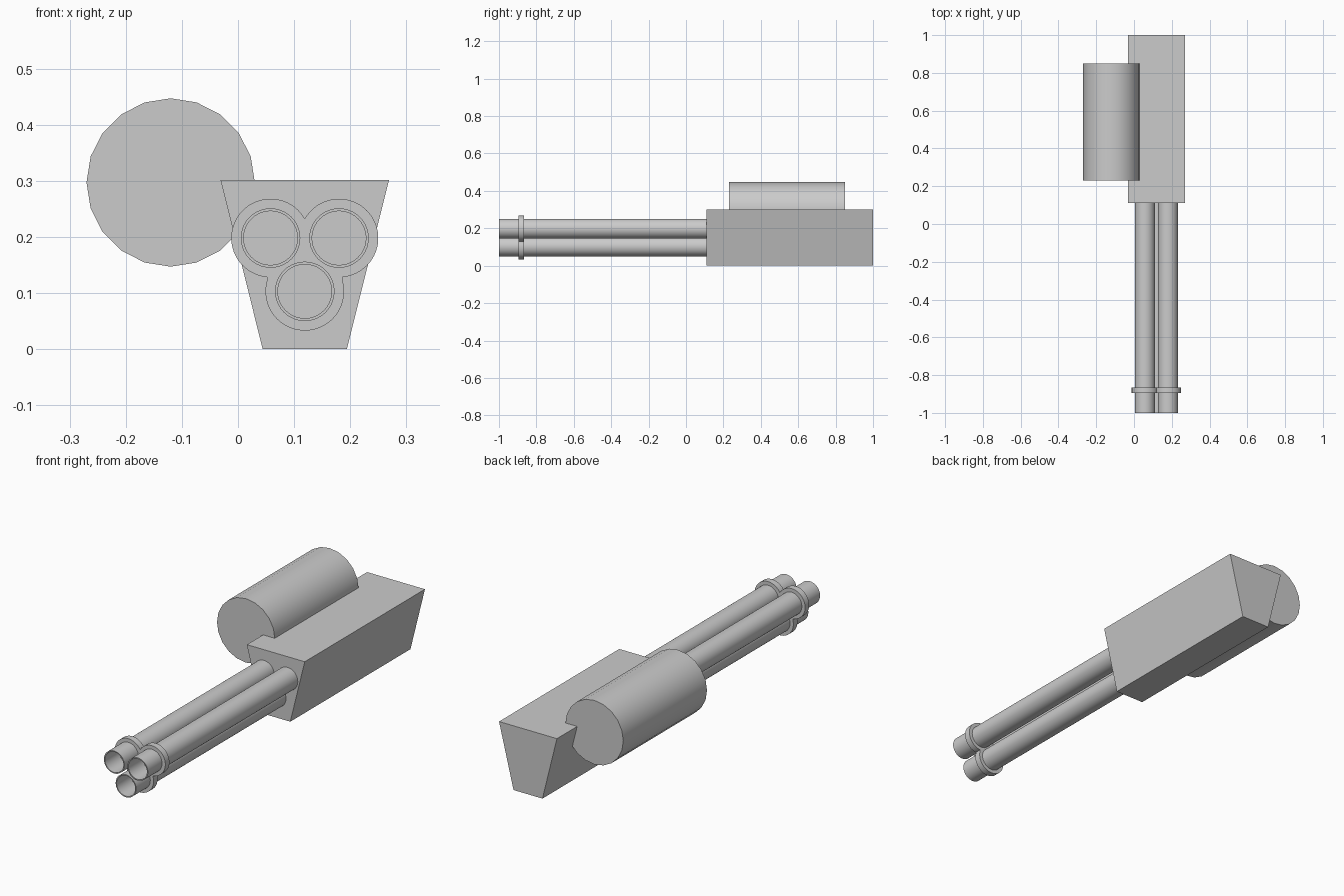
import bpy
import bmesh
from math import sin, cos, pi, radians, sqrt

if "Cube" in bpy.data.objects:
    bpy.data.objects.remove(bpy.data.objects["Cube"])

BARRELS = [(0.058, 0.198), (0.180, 0.198), (0.119, 0.103)]


def finish(name, bm, smooth):
    bmesh.ops.recalc_face_normals(bm, faces=bm.faces)
    mesh = bpy.data.meshes.new(name)
    bm.to_mesh(mesh)
    bm.free()
    obj = bpy.data.objects.new(name, mesh)
    bpy.context.collection.objects.link(obj)
    if smooth:
        bpy.ops.object.select_all(action='DESELECT')
        obj.select_set(True)
        bpy.context.view_layer.objects.active = obj
        bpy.ops.object.shade_smooth_by_angle(angle=radians(30))
    return obj


def loft(name, sections, smooth=True):
    """Skin a list of (y, [(x, z), ...]) sections and cap both ends."""
    bm = bmesh.new()
    rings = [[bm.verts.new((x, y, z)) for x, z in pts] for y, pts in sections]
    n = len(rings[0])
    for a, b in zip(rings, rings[1:]):
        for i in range(n):
            j = (i + 1) % n
            bm.faces.new((a[i], a[j], b[j], b[i]))
    bm.faces.new(rings[0])
    bm.faces.new(rings[-1])
    return finish(name, bm, smooth)


def circle(cx, cz, r, n):
    return [(cx + r * cos(2 * pi * i / n), cz + r * sin(2 * pi * i / n))
            for i in range(n)]


# Housing: tapered trapezoid block
trapezoid = [(0.044, 0), (0.194, 0), (0.269, 0.301), (-0.031, 0.301)]
loft("housing", [(0.11, trapezoid), (1.0, trapezoid)], smooth=False)

# Ammunition drum on the left shoulder
drum = circle(-0.12, 0.297, 0.15, 20)
loft("drum", [(0.23, drum), (0.85, drum)])

# Barrels with recessed bores: bore floor, muzzle lip, outer wall, rear end
for i, (x, z) in enumerate(BARRELS, 1):
    outer, bore = circle(x, z, 0.053, 40), circle(x, z, 0.048, 40)
    loft(f"barrel_{i}", [(-0.82, bore), (-1.0, bore), (-1.0, outer), (0.12, outer)])

# Clamp: merged outline of three discs, traced outward from their shared middle
mx, mz, R = 0.119, 0.167, 0.07
outline = []
for i in range(120):
    t = 2 * pi * i / 120
    dx, dz = cos(t), sin(t)
    reach = 0.0
    for cx, cz in BARRELS:
        ox, oz = cx - mx, cz - mz
        along = ox * dx + oz * dz
        disc = R * R - (ox * ox + oz * oz) + along * along
        if disc > 0:
            reach = max(reach, along + sqrt(disc))
    outline.append((mx + reach * dx, mz + reach * dz))
loft("barrel_clamp", [(-0.895, outline), (-0.865, outline)])
